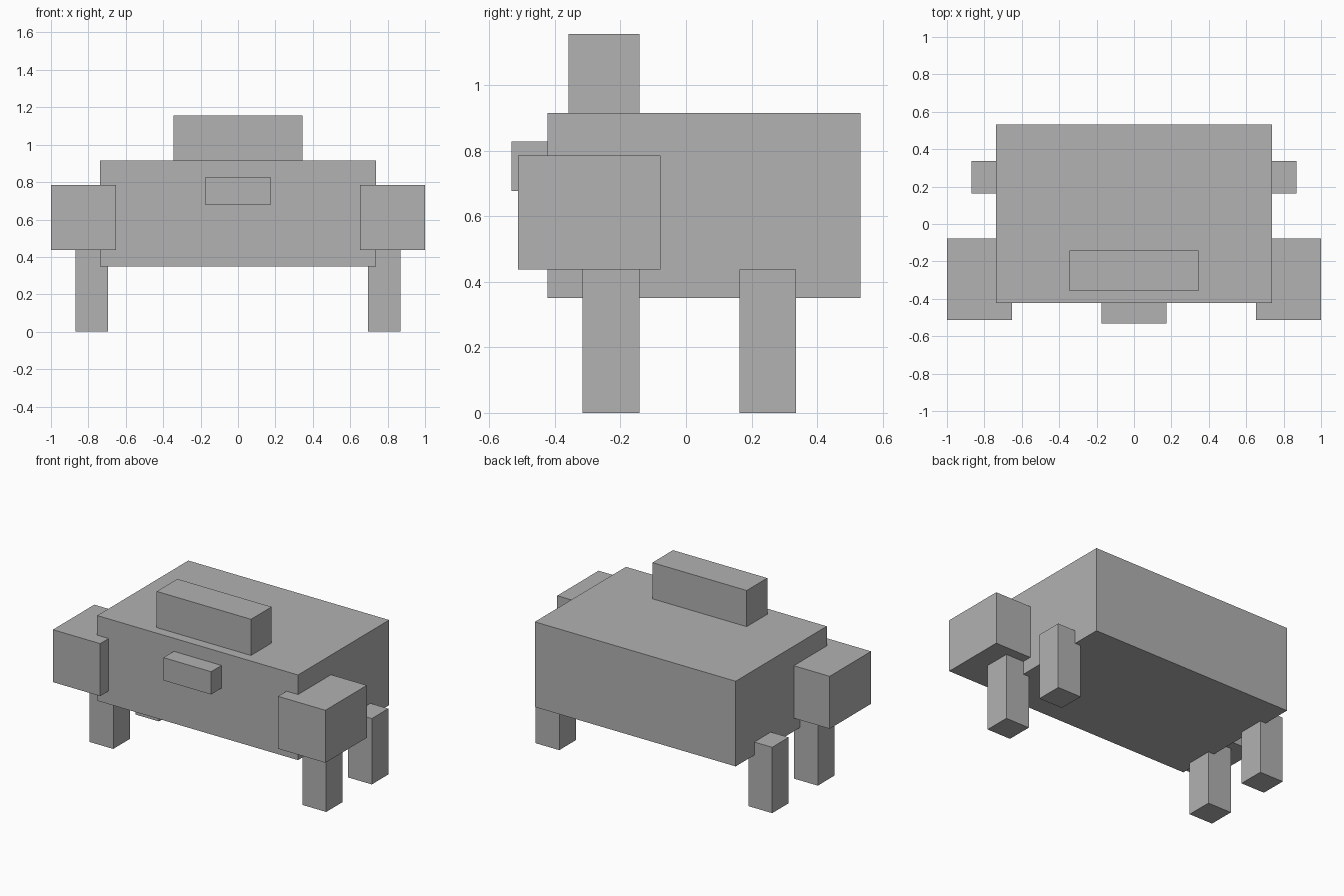
import bpy

cube = bpy.data.objects.get("Cube")
if cube:
    bpy.data.objects.remove(cube, do_unlink=True)

# Single plain grey
grey = bpy.data.materials.new("plain grey")
grey.use_nodes = True
colour = (0.445, 0.445, 0.445, 1.0)
grey.diffuse_color = colour
bsdf = next(n for n in grey.node_tree.nodes if n.type == "BSDF_PRINCIPLED")
bsdf.inputs["Base Color"].default_value = colour


def box(name, x, y, z):
    """Flat-faced box spanning the given (min, max) ranges."""
    spans = (x, y, z)
    bpy.ops.mesh.primitive_cube_add(size=1, location=[(a + b) / 2 for a, b in spans])
    obj = bpy.context.object
    obj.name = name
    obj.scale = [b - a for a, b in spans]
    bpy.ops.object.transform_apply(location=False, rotation=False, scale=True)
    obj.data.materials.append(grey)
    return obj


def pair(name, x, y, z):
    """Matching boxes on the left (+x) and right (-x)."""
    box("left_" + name, x, y, z)
    box("right_" + name, (-x[1], -x[0]), y, z)


# Body, raised top block and nose
box("body", (-0.737, 0.737), (-0.423, 0.532), (0.35, 0.915))
box("top_block", (-0.346, 0.346), (-0.358, -0.142), (0.90, 1.155))
box("nose", (-0.175, 0.175), (-0.532, -0.41), (0.677, 0.828))

# Side blocks and legs
pair("side_block", (0.653, 1.0), (-0.512, -0.078), (0.437, 0.785))
pair("front_leg", (0.695, 0.868), (-0.315, -0.142), (0.0, 0.44))
pair("back_leg", (0.695, 0.868), (0.163, 0.336), (0.0, 0.437))
